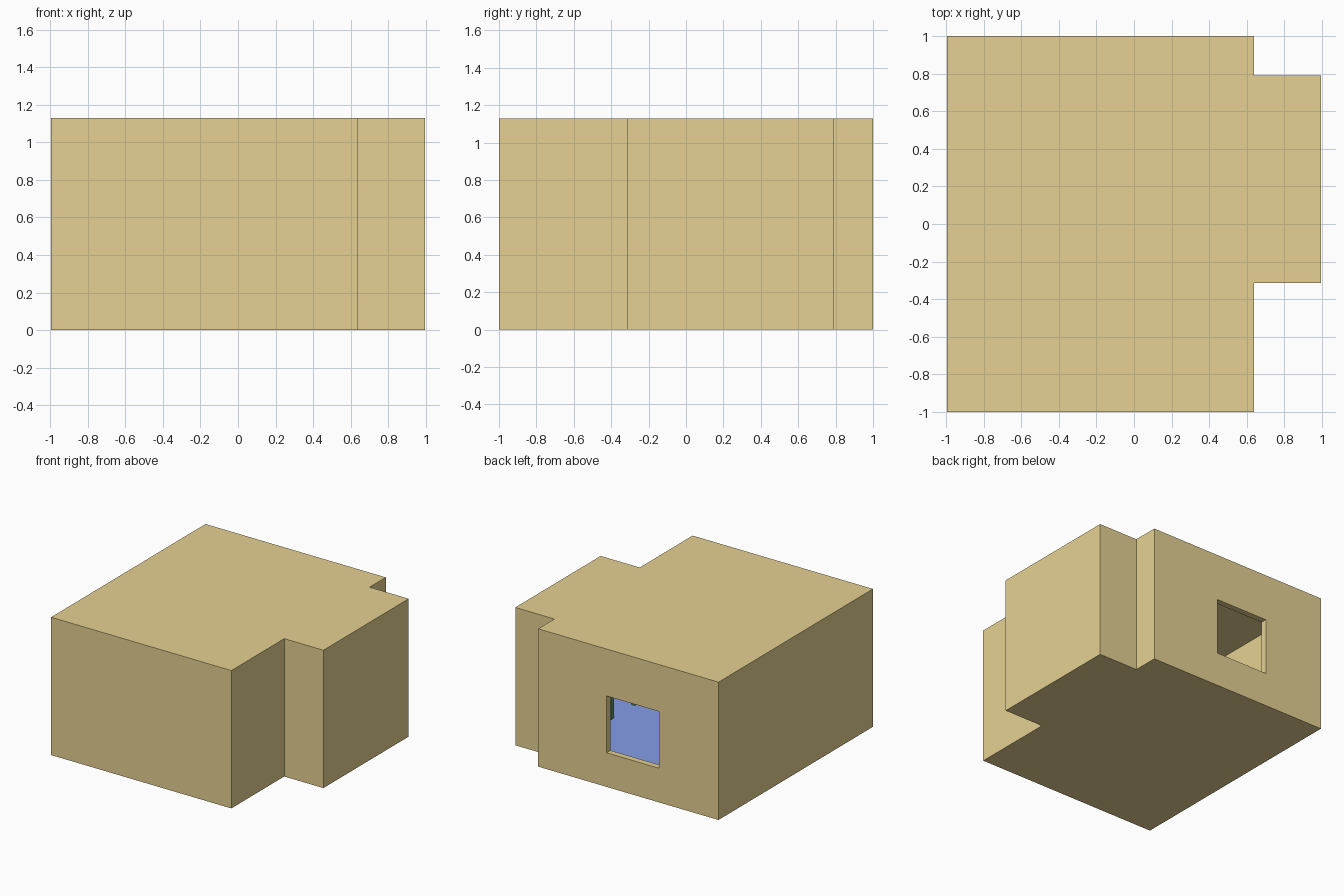
import bpy, bmesh

if "Cube" in bpy.data.objects:
    bpy.data.objects.remove(bpy.data.objects["Cube"])

H = 1.13      # overall height
T = 0.05      # wall thickness


def material(name, rgb):
    m = bpy.data.materials.new(name)
    m.diffuse_color = (*rgb, 1)
    m.use_nodes = True
    m.node_tree.nodes["Principled BSDF"].inputs["Base Color"].default_value = m.diffuse_color
    return m


def prism(name, outline, z0, z1, mat=None):
    """Extrude a plan outline from z0 to z1."""
    bm = bmesh.new()
    face = bm.faces.new([bm.verts.new((x, y, z0)) for x, y in outline])
    out = bmesh.ops.extrude_face_region(bm, geom=[face])
    verts = [g for g in out["geom"] if isinstance(g, bmesh.types.BMVert)]
    bmesh.ops.translate(bm, verts=verts, vec=(0, 0, z1 - z0))
    bmesh.ops.recalc_face_normals(bm, faces=bm.faces)
    mesh = bpy.data.meshes.new(name)
    bm.to_mesh(mesh)
    bm.free()
    ob = bpy.data.objects.new(name, mesh)
    bpy.context.collection.objects.link(ob)
    if mat:
        mesh.materials.append(mat)
    return ob


def box(name, x0, x1, y0, y1, z0, z1, mat=None):
    return prism(name, [(x0, y0), (x1, y0), (x1, y1), (x0, y1)], z0, z1, mat)


def plan(t):
    """Room outline with a side alcove, inset by t."""
    return [(-0.995 + t, -1 + t), (0.64 - t, -1 + t), (0.64 - t, -0.315 + t),
            (0.995 - t, -0.315 + t), (0.995 - t, 0.79 - t), (0.64 - t, 0.79 - t),
            (0.64 - t, 1 - t), (-0.995 + t, 1 - t)]


def cut(target, cutter):
    mod = target.modifiers.new(cutter.name, "BOOLEAN")
    mod.operation = "DIFFERENCE"
    mod.solver = "EXACT"
    mod.object = cutter
    bpy.context.view_layer.objects.active = target
    bpy.ops.object.modifier_apply(modifier=mod.name)
    bpy.data.objects.remove(cutter)


ochre = material("ochre", (0.79, 0.64, 0.29))
blue = material("blue", (0.24, 0.34, 0.80))
green = material("green", (0.12, 0.32, 0.18))

# Hollow room shell with a window in the back wall
shell = prism("room_shell", plan(0), 0, H, ochre)
cut(shell, prism("room_hollow", plan(T), 0.03, H - T))
cut(shell, box("window_opening", -0.455, 0.02, 0.9, 1.1, 0.28, 0.745))

# Blue floor covering
prism("floor", plan(T), 0.03, 0.04, blue)

# Small table in the alcove, glimpsed through the window
box("table_top", 0.62, 0.90, -0.25, 0.08, 0.36, 0.39, green)
for i, x in enumerate((0.62, 0.87)):
    for j, y in enumerate((-0.25, 0.05)):
        box(f"table_leg_{i}{j}", x, x + 0.03, y, y + 0.03, 0.04, 0.36, green)
